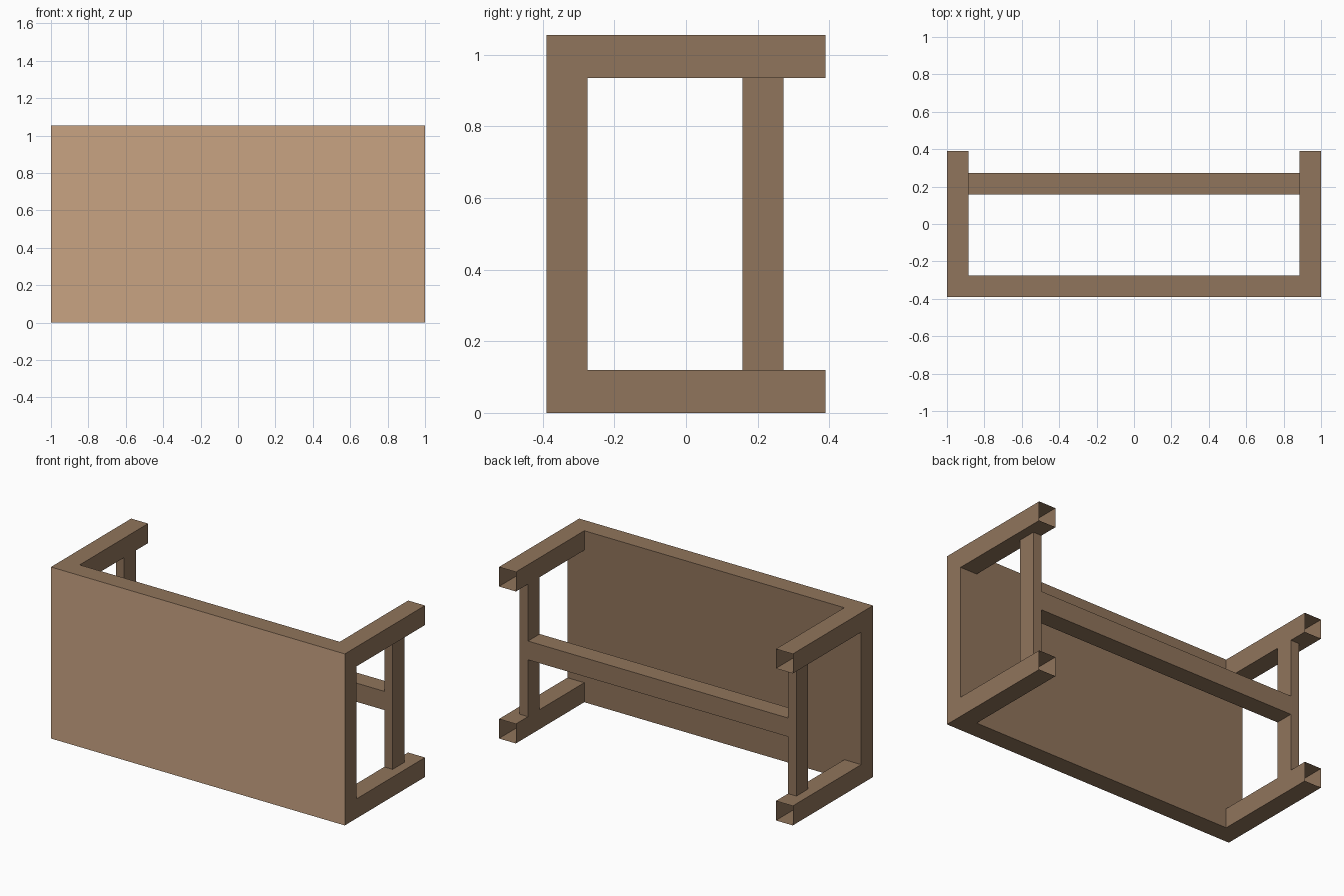
import bpy, bmesh
from mathutils import Vector

if "Cube" in bpy.data.objects:
    bpy.data.objects.remove(bpy.data.objects["Cube"])

# Main dimensions: a small table lying on its side, top facing -y
W, D, H = 1.0, 0.39, 1.055         # half width, half depth, height
TOP_BACK = -0.275                  # rear side of the table top
LEG_X, LEG_Z = 0.885, 0.12         # inner faces of the legs
BAR_Y = (0.158, 0.272)             # depth range of all stretchers


def material(name, rgb):
    m = bpy.data.materials.new(name)
    m.diffuse_color = (*rgb, 1)
    m.use_nodes = True
    m.node_tree.nodes["Principled BSDF"].inputs["Base Color"].default_value = m.diffuse_color
    return m


brown = material("brown wood", (0.28, 0.176, 0.106))
tan = material("light tan top", (0.58, 0.366, 0.223))


def box_mesh(lo, hi):
    bm = bmesh.new()
    bmesh.ops.create_cube(bm, size=1)
    lo, hi = Vector(lo), Vector(hi)
    for v in bm.verts:
        v.co = (lo + hi) / 2 + v.co * (hi - lo)
    return bm


def finish(bm, name, mats):
    me = bpy.data.meshes.new(name)
    bm.to_mesh(me)
    bm.free()
    for m in mats:
        me.materials.append(m)
    ob = bpy.data.objects.new(name, me)
    bpy.context.collection.objects.link(ob)
    return ob


# Table top with four legs pulled out of its rear corners
bm = box_mesh((-W, -D, 0), (W, TOP_BACK, H))
cuts = [((s * LEG_X, 0, 0), (1, 0, 0)) for s in (-1, 1)]
cuts += [((0, 0, z), (0, 0, 1)) for z in (LEG_Z, H - LEG_Z)]
for co, no in cuts:
    bmesh.ops.bisect_plane(bm, geom=bm.verts[:] + bm.edges[:] + bm.faces[:],
                           plane_co=co, plane_no=no)
bm.normal_update()
corners = []
for f in bm.faces:
    c = f.calc_center_median()
    if f.normal.y > 0.9 and abs(c.x) > LEG_X and not LEG_Z < c.z < H - LEG_Z:
        corners.append(f)
tips = bmesh.ops.extrude_discrete_faces(bm, faces=corners)["faces"]
for v in {v for f in tips for v in f.verts}:
    v.co.y = D
# Leg ends are open
bmesh.ops.delete(bm, geom=tips, context='FACES_ONLY')
bm.normal_update()
# Only the outer surface of the top is light
for f in bm.faces:
    f.material_index = 1 if f.normal.y < -0.9 else 0
finish(bm, "table_top_and_legs", [brown, tan])

# Side stretchers, flush with the inner faces of the legs
for side, s in (("left", -1), ("right", 1)):
    x0, x1 = sorted((s * LEG_X, s * 0.942))
    finish(box_mesh((x0, BAR_Y[0], LEG_Z), (x1, BAR_Y[1], H - LEG_Z)),
           side + "_stretcher", [brown])

# Long middle crossbar between the stretchers
finish(box_mesh((-LEG_X, BAR_Y[0], 0.47), (LEG_X, BAR_Y[1], 0.585)),
       "middle_crossbar", [brown])
